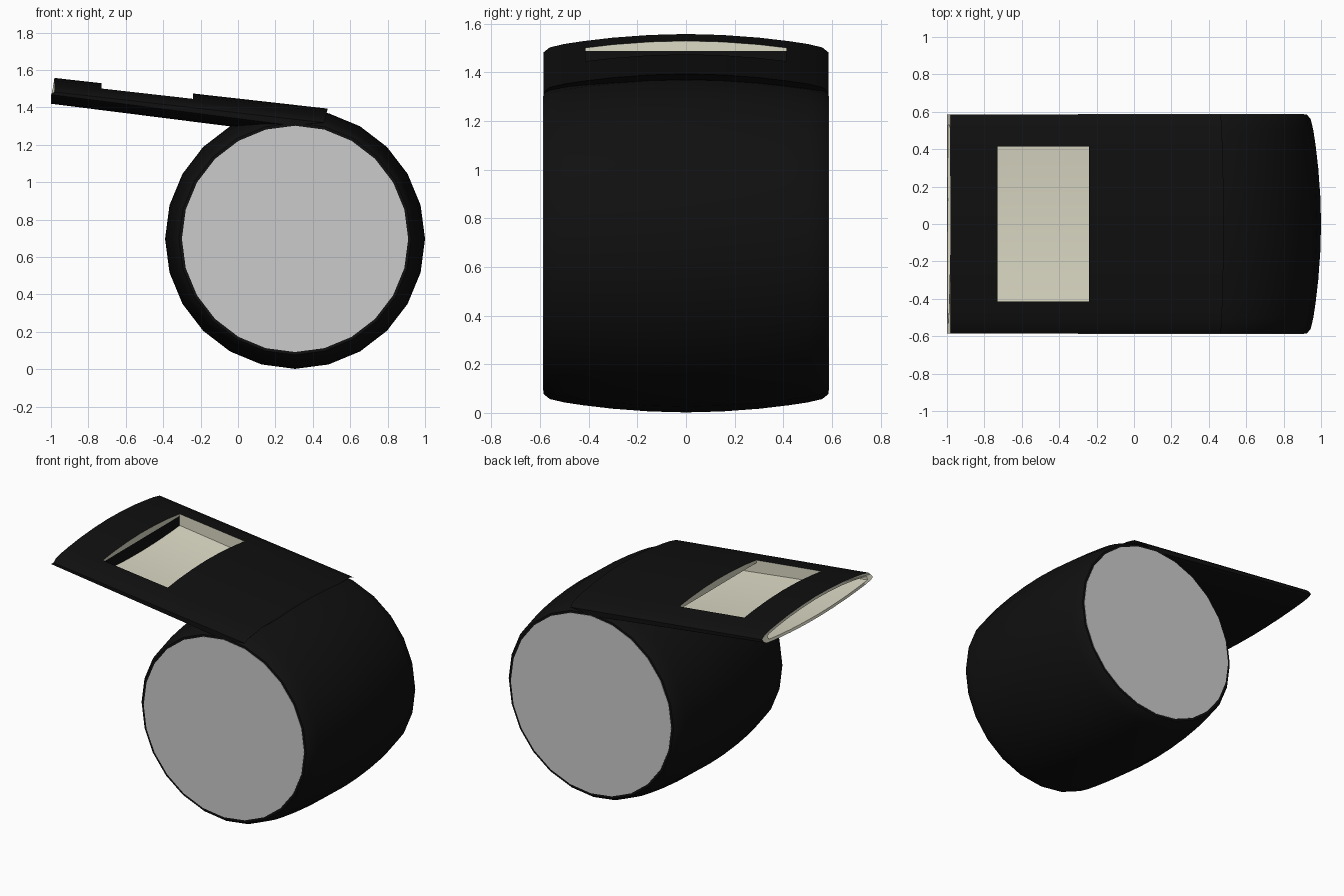
import bpy, bmesh, math

if "Cube" in bpy.data.objects:
    bpy.data.objects.remove(bpy.data.objects["Cube"])

CX, CZ, R, SEG = 0.305, 0.697, 0.695, 24
DROP = [(0, 0), (0.15, 0.004), (0.3, 0.015), (0.42, 0.029), (0.5, 0.041), (0.56, 0.055), (0.585, 0.075)]


def material(name, color):
    m = bpy.data.materials.new(name)
    m.diffuse_color = (*color, 1)
    m.use_nodes = True
    m.node_tree.nodes["Principled BSDF"].inputs["Base Color"].default_value = m.diffuse_color
    return m


black = material("black_plastic", (0.005, 0.005, 0.005))
cream = material("cream_inside", (0.72, 0.70, 0.56))


def drop(y):
    """How far the crowned surface falls away from the middle at width y."""
    y = abs(y)
    for (y0, d0), (y1, d1) in zip(DROP, DROP[1:]):
        if y <= y1 + 1e-6:
            return d0 + (d1 - d0) * (y - y0) / (y1 - y0)
    return DROP[-1][1]


def top(x, y):
    return 1.370 + (0.485 - x) * 0.1263 - drop(y)


def bottom(x, y):
    return top(x, 0) - 0.138 + 0.65 * drop(y)


def widths(limit):
    ys = [y for y, _ in DROP if y < limit - 0.01] + [limit]
    return [-y for y in reversed(ys[1:])] + ys


def loft(name, sections, mats, start_mat=0, end_mat=0):
    """Skin a list of equal closed sections and cap both ends."""
    bm = bmesh.new()
    rings = [[bm.verts.new(p) for p in s] for s in sections]
    n = len(rings[0])
    for a, b in zip(rings, rings[1:]):
        for i in range(n):
            j = (i + 1) % n
            bm.faces.new((a[i], a[j], b[j], b[i]))
    bm.faces.new(rings[0]).material_index = start_mat
    bm.faces.new(rings[-1]).material_index = end_mat
    bmesh.ops.recalc_face_normals(bm, faces=bm.faces)
    mesh = bpy.data.meshes.new(name)
    bm.to_mesh(mesh)
    bm.free()
    ob = bpy.data.objects.new(name, mesh)
    bpy.context.collection.objects.link(ob)
    for m in mats:
        mesh.materials.append(m)
    return ob


def select(ob):
    bpy.ops.object.select_all(action='DESELECT')
    ob.select_set(True)
    bpy.context.view_layer.objects.active = ob


def smooth(ob):
    select(ob)
    bpy.ops.object.shade_smooth_by_angle(angle=math.radians(30))


def cut(ob, cutter):
    mod = ob.modifiers.new("cut", 'BOOLEAN')
    mod.operation, mod.solver, mod.object = 'DIFFERENCE', 'EXACT', cutter
    mod.material_mode = 'TRANSFER'
    select(ob)
    bpy.ops.object.modifier_apply(modifier=mod.name)
    bpy.data.objects.remove(cutter)


def circle(y, r):
    return [(CX + r * math.cos(2 * math.pi * i / SEG), y, CZ + r * math.sin(2 * math.pi * i / SEG))
            for i in range(SEG)]


# crowned round chamber
barrel = loft("barrel", [circle(y, R - drop(y)) for y in widths(0.585)], [black])
smooth(barrel)

# grey discs closing both sides
for name, side in (("front_disc", -1), ("back_disc", 1)):
    loft(name, [circle(side * 0.58, 0.605), circle(side * 0.587, 0.605)], [])


# mouthpiece with a lens-shaped section, slanted tip and cream end face
def lens(x, limit, wall=0.0, slant=0.0, shift=0.0):
    ys = widths(limit)
    upper = [(x + slant - shift * drop(y), y, top(x, y) - wall) for y in ys]
    lower = [(x - shift * drop(y), y, bottom(x, y) + wall) for y in reversed(ys)]
    return upper + lower


mouthpiece = loft("mouthpiece", [lens(-1.0, 0.585, slant=0.018), lens(0.3, 0.585, slant=0.18, shift=0.25)],
                  [black, cream], start_mat=1)

# hollow tip
cut(mouthpiece, loft("tip_cutter", [lens(-1.1, 0.53, 0.018), lens(-0.78, 0.53, 0.018)], [cream]))


# air chamber with a flat ceiling, below the window
def channel(x):
    ys = widths(0.415)
    ceiling = top(x, 0) - 0.036
    return [(x, y, ceiling) for y in ys] + [(x, y, bottom(x, y) + 0.018) for y in reversed(ys)]


cut(mouthpiece, loft("chamber_cutter", [channel(-0.73), channel(-0.06)], [cream, black], start_mat=1))


# window through the top
def window(x):
    h = top(x, 0) - 0.06
    return [(x, -0.414, h), (x, 0.414, h), (x, 0.414, h + 0.3), (x, -0.414, h + 0.3)]


cut(mouthpiece, loft("window_cutter", [window(-0.7299), window(-0.24)], [cream]))
smooth(mouthpiece)
